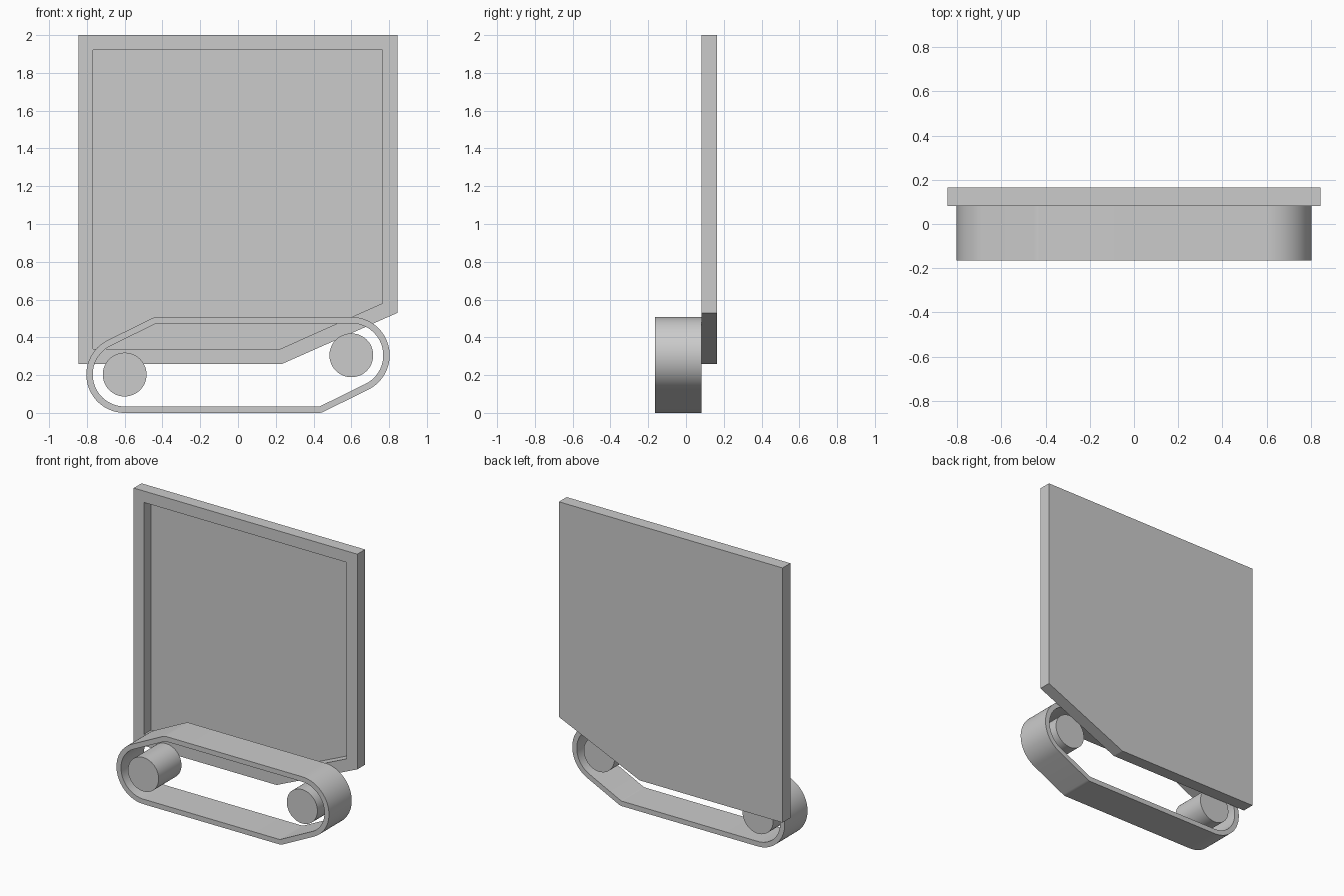
import bpy, bmesh, math
from mathutils import Vector

cube = bpy.data.objects.get("Cube")
if cube:
    bpy.data.objects.remove(cube, do_unlink=True)

FRONT, MID, BACK = -0.165, 0.081, 0.165   # depth planes shared by the parts

grey = bpy.data.materials.new("plain_grey")
grey.use_nodes = True
grey.diffuse_color = (0.6, 0.6, 0.6, 1)
grey.node_tree.nodes["Principled BSDF"].inputs["Base Color"].default_value = (0.6, 0.6, 0.6, 1)


def finish(name, bm):
    bmesh.ops.recalc_face_normals(bm, faces=bm.faces)
    mesh = bpy.data.meshes.new(name)
    bm.to_mesh(mesh)
    bm.free()
    mesh.materials.append(grey)
    obj = bpy.data.objects.new(name, mesh)
    bpy.context.collection.objects.link(obj)
    bpy.ops.object.select_all(action='DESELECT')
    obj.select_set(True)
    bpy.context.view_layer.objects.active = obj
    bpy.ops.object.shade_smooth_by_angle(angle=math.radians(20))
    return obj


def bridge(bm, a, b):
    for i in range(len(a)):
        j = (i + 1) % len(a)
        bm.faces.new((a[i], a[j], b[j], b[i]))


def loop(bm, points, y):
    return [bm.verts.new((x, y, z)) for x, z in points]


def arc(cx, cz, r, start, end, steps):
    angles = [math.radians(start + (end - start) * i / steps) for i in range(steps + 1)]
    return [(cx + r * math.cos(a), cz + r * math.sin(a)) for a in angles]


# Backboard: clipped panel with a recessed front
outer = [(-0.845, 0.26), (0.235, 0.26), (0.845, 0.53), (0.845, 2), (-0.845, 2)]
inner = [(-0.767, 0.338), (0.222, 0.338), (0.764, 0.58), (0.764, 1.922), (-0.767, 1.922)]
bm = bmesh.new()
back = loop(bm, outer, BACK)
rim = loop(bm, outer, MID)
lip = loop(bm, inner, MID)
floor = loop(bm, inner, BACK - 0.008)
bridge(bm, back, rim)
bridge(bm, rim, lip)
bridge(bm, lip, floor)
bm.faces.new(back)
bm.faces.new(floor)
finish("backboard", bm)

# Track belt: half outline turned 180 degrees about its centre
CX, CZ, R, BEND, TILT = 0.6, 0.051, 0.203, 0.06, 115.7
HALF = R + CZ


def belt_outline(inset):
    r = BEND - inset
    bend_x = -0.44 + BEND * math.tan(math.radians((TILT - 90) / 2))
    half = arc(bend_x, HALF - BEND, r, 90, TILT, 6)
    half += arc(-CX, -CZ, R - inset, TILT, 270, 32)
    return [(x, z + HALF) for x, z in half + [(-x, -z) for x, z in half]]


bm = bmesh.new()
loops = [loop(bm, belt_outline(inset), y)
         for inset, y in ((0, FRONT), (0, MID), (0.034, MID), (0.034, FRONT))]
for i in range(4):
    bridge(bm, loops[i], loops[(i + 1) % 4])
finish("track_belt", bm)

# Rollers at both ends of the belt
for name, side in (("right_roller", -1), ("left_roller", 1)):
    bm = bmesh.new()
    points = arc(side * CX, HALF + side * CZ, 0.116, 0, 360, 48)[:-1]
    front, rear = loop(bm, points, FRONT), loop(bm, points, MID)
    bridge(bm, front, rear)
    bm.faces.new(front)
    bm.faces.new(rear)
    finish(name, bm)
